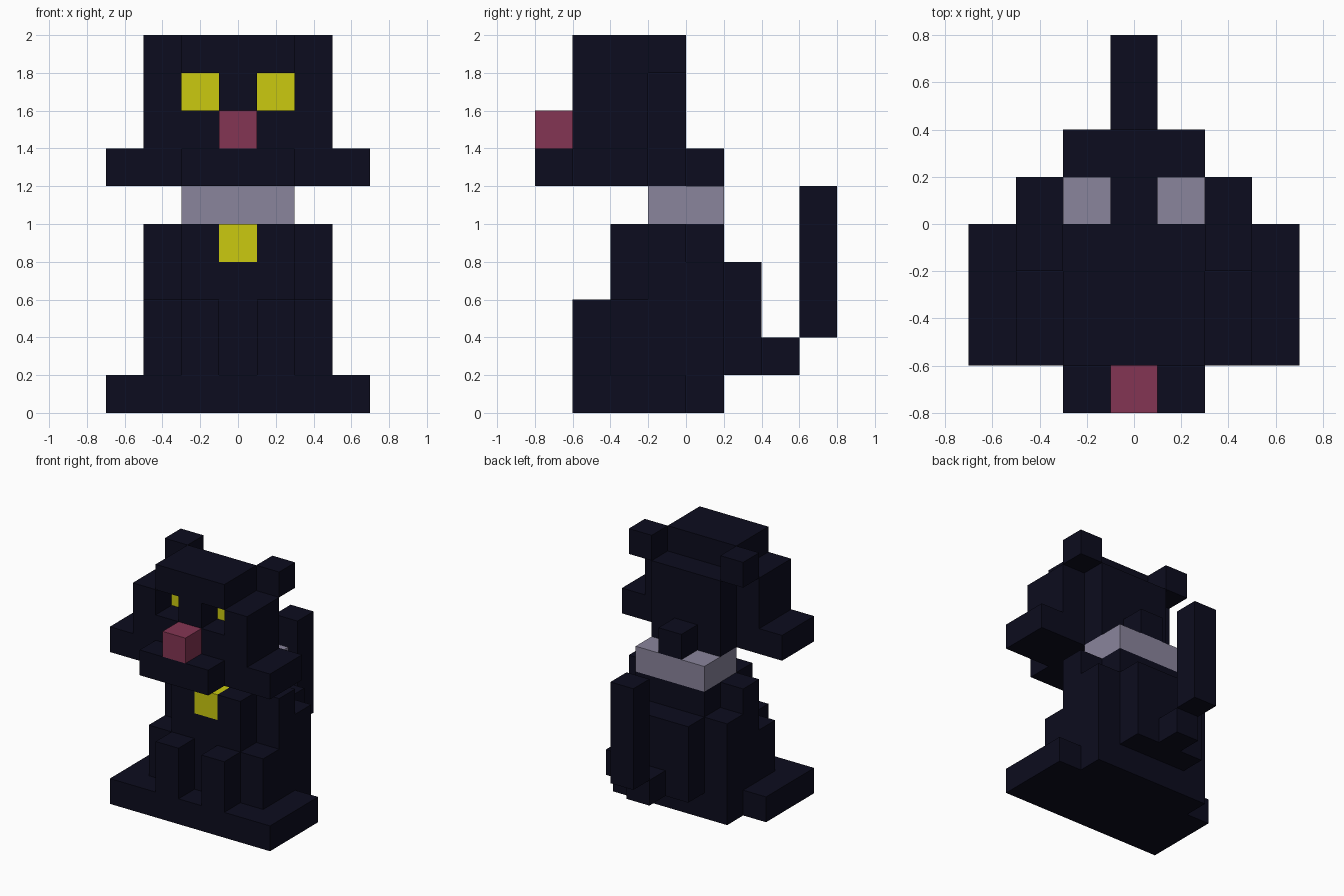
import bpy

if "Cube" in bpy.data.objects:
    bpy.data.objects.remove(bpy.data.objects["Cube"])

U = 0.2  # block size


def material(name, rgb):
    lin = [(c / 255 / 12.92) if c / 255 <= 0.04045 else ((c / 255 + 0.055) / 1.055) ** 2.4 for c in rgb]
    m = bpy.data.materials.new(name)
    m.diffuse_color = (*lin, 1)
    m.use_nodes = True
    m.node_tree.nodes["Principled BSDF"].inputs["Base Color"].default_value = m.diffuse_color
    return m


BLACK = material("black_fur", (12, 12, 30))
YELLOW = material("yellow", (203, 202, 16))
GREY = material("lilac_grey", (138, 133, 156))
PINK = material("dusty_pink", (132, 53, 83))


def cells(x0, x1, y0, y1, z0, z1):
    """Grid blocks filling a box given in world units."""
    r = lambda a, b, o: range(round((a - o) / U), round((b - o) / U))
    return {(i, j, k) for i in r(x0, x1, -0.7) for j in r(y0, y1, -0.8) for k in r(z0, z1, 0)}


def pair(*b):
    """A box on the right plus its mirror image on the left."""
    return cells(*b) | cells(-b[1], -b[0], *b[2:])


# Earlier parts keep their blocks where boxes overlap
parts = [
    ("eyes", YELLOW, pair(.1, .3, -.4, -.2, 1.6, 1.8)),
    ("nose", PINK, cells(-.1, .1, -.8, -.6, 1.4, 1.6)),
    ("collar", GREY, cells(-.3, .3, -.2, .2, 1, 1.2)),
    ("collar_tag", YELLOW, cells(-.1, .1, -.4, -.2, .8, 1)),
    ("ears", BLACK, pair(.3, .5, -.2, 0, 1.8, 2)),
    ("cheeks", BLACK, pair(.5, .7, -.6, -.2, 1.2, 1.4)),
    ("muzzle", BLACK, cells(-.3, .3, -.8, -.6, 1.2, 1.4)),
    ("head", BLACK,
     (cells(-.5, .5, -.6, -.2, 1.2, 1.8) - pair(.1, .3, -.6, -.4, 1.6, 1.8))  # eye sockets cut out
     | cells(-.3, .3, -.6, -.2, 1.8, 2)       # crown
     | cells(-.3, .3, -.2, 0, 1.2, 1.8)       # back of head
     | cells(-.1, .1, 0, .2, 1.2, 1.4)),      # nape
    ("front_legs", BLACK, pair(.1, .3, -.6, -.4, .2, .6)),
    ("feet", BLACK, cells(-.7, .7, -.6, 0, 0, .2)),
    ("body", BLACK,
     cells(-.3, .3, -.4, .2, .2, 1)           # chest and back
     | pair(.3, .5, -.4, -.2, .2, .6)         # thighs
     | pair(.3, .5, -.2, 0, .2, 1)            # shoulders
     | cells(-.5, .5, 0, .2, 0, .8)           # hips
     | cells(-.3, .3, .2, .4, .2, .8)),       # rump
    ("tail", BLACK, cells(-.1, .1, .4, .6, .2, .4) | cells(-.1, .1, .6, .8, .4, 1.2)),
]

taken = set()
for n, (name, mat, c) in enumerate(parts):
    parts[n] = (name, mat, c - taken)
    taken |= c


def block_mesh(name, mat, blocks):
    """Outer skin of a set of blocks: only faces that touch open air."""
    index, faces = {}, []
    for b in sorted(blocks):
        for axis in range(3):
            for side in (0, 1):
                nb = list(b)
                nb[axis] += 2 * side - 1
                if tuple(nb) in taken:
                    continue
                u, v = (axis + 1) % 3, (axis + 2) % 3
                face = []
                for du, dv in ((0, 0), (1, 0), (1, 1), (0, 1)):
                    p = list(b)
                    p[axis] += side
                    p[u] += du
                    p[v] += dv
                    face.append(index.setdefault(tuple(p), len(index)))
                faces.append(face if side else face[::-1])
    verts = [(i * U - .7, j * U - .8, k * U) for i, j, k in index]
    me = bpy.data.meshes.new(name)
    me.from_pydata(verts, [], faces)
    me.materials.append(mat)
    me.update()
    bpy.context.collection.objects.link(bpy.data.objects.new(name, me))


for part in parts:
    block_mesh(*part)
